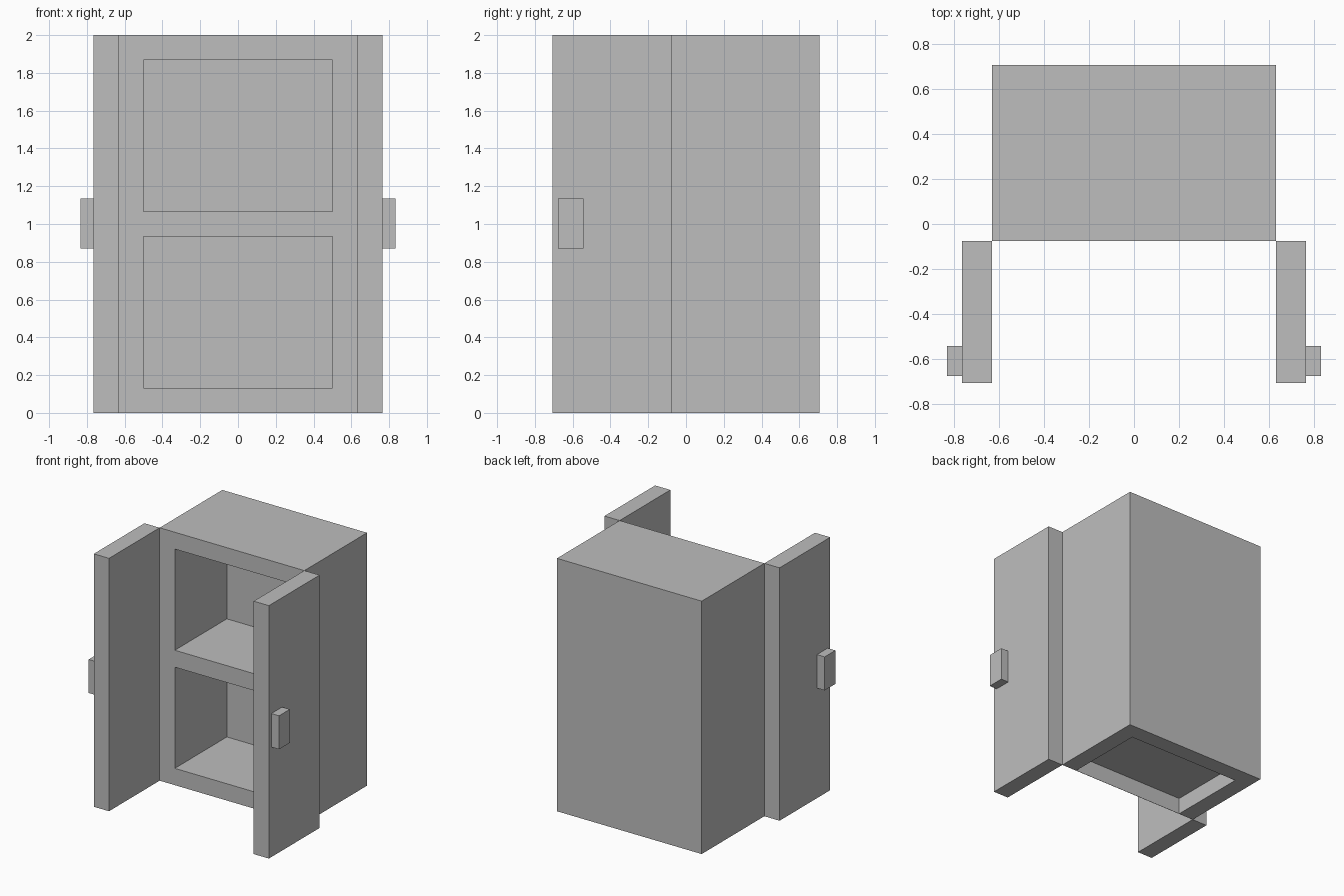
import bpy, bmesh
from mathutils import Vector

if "Cube" in bpy.data.objects:
    bpy.data.objects.remove(bpy.data.objects["Cube"])

grey = bpy.data.materials.new("light grey")
grey.diffuse_color = (0.515, 0.515, 0.515, 1)
grey.use_nodes = True
grey.node_tree.nodes["Principled BSDF"].inputs["Base Color"].default_value = grey.diffuse_color


def box(name, lo, hi):
    """Box spanning two opposite corners."""
    lo, hi = Vector(lo), Vector(hi)
    bm = bmesh.new()
    bmesh.ops.create_cube(bm, size=1)
    for v in bm.verts:
        v.co = (lo + hi) / 2 + v.co * (hi - lo)
    mesh = bpy.data.meshes.new(name)
    bm.to_mesh(mesh)
    bm.free()
    mesh.materials.append(grey)
    ob = bpy.data.objects.new(name, mesh)
    bpy.context.collection.objects.link(ob)
    return ob


W, FRONT, BACK, T = 0.633, -0.075, 0.708, 0.133   # half width, depth range, wall

# Cabinet body
body = box("cabinet_body", (-W, FRONT, 0), (W, BACK, 2))

# Two open compartments and the hollow under the lower floor
hollows = [
    ("lower_compartment_cutter", (-0.5, FRONT - 0.1, T), (0.5, BACK - T, 0.933)),
    ("upper_compartment_cutter", (-0.5, FRONT - 0.1, 1.067), (0.5, BACK - T, 1.867)),
    ("base_hollow_cutter", (-0.5, FRONT + 0.002, -0.1), (0.5, BACK - T, T - 0.002)),
]
for name, lo, hi in hollows:
    cutter = box(name, lo, hi)
    cutter.hide_render = True
    cutter.hide_viewport = True
    cut = body.modifiers.new(name, 'BOOLEAN')
    cut.operation = 'DIFFERENCE'
    cut.solver = 'EXACT'
    cut.object = cutter

# Open doors with a handle on each outer side
for side, s in (("left", -1), ("right", 1)):
    def pair(a, b):
        return sorted((s * a, s * b))
    x0, x1 = pair(W, W + T)
    box(side + "_door", (x0, -0.708, 0), (x1, FRONT, 2))
    x0, x1 = pair(W + T, 0.833)
    box(side + "_handle", (x0, -0.677, 0.87), (x1, -0.543, 1.135))
